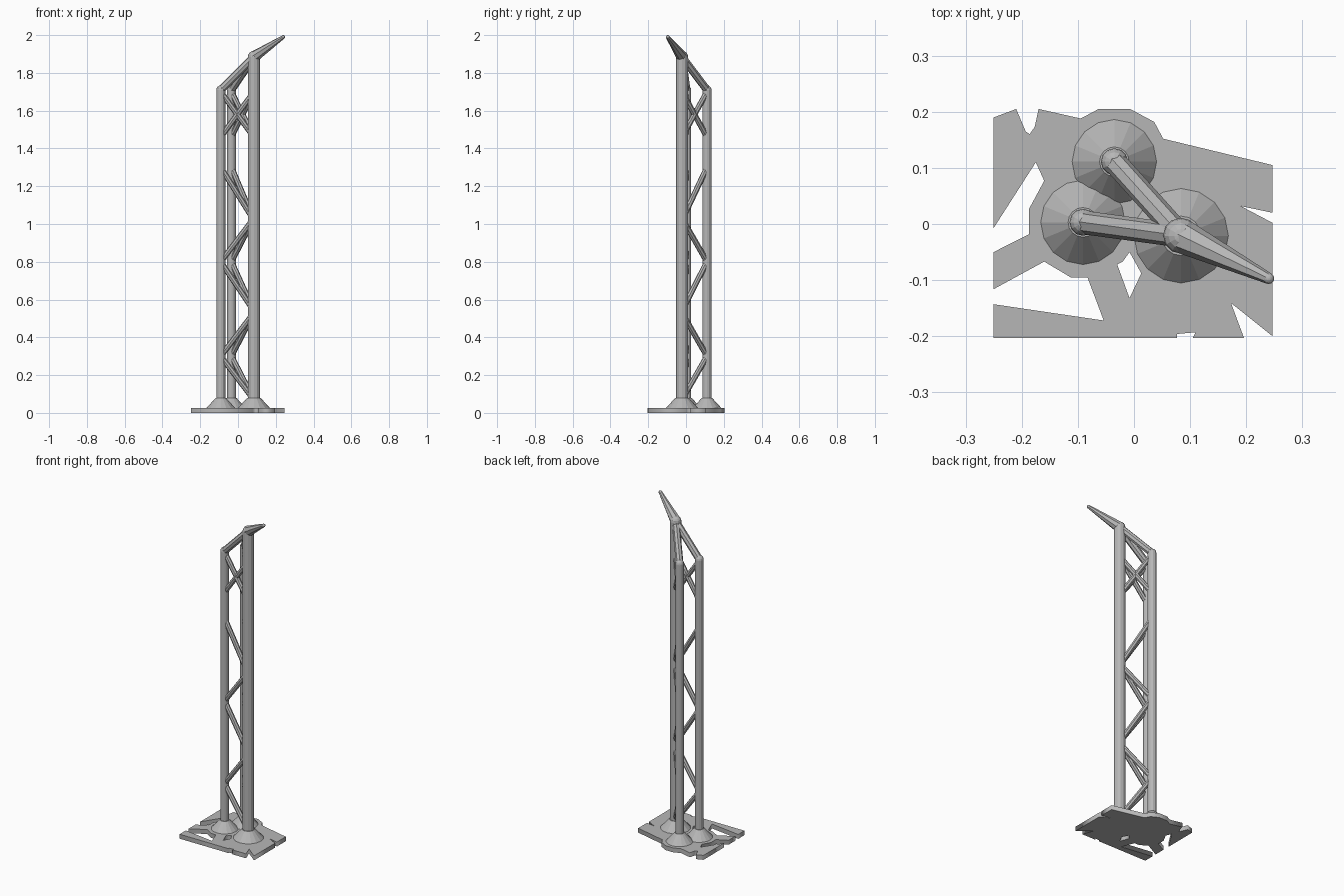
import bpy
from mathutils import Vector

cube = bpy.data.objects.get("Cube")
if cube:
    bpy.data.objects.remove(cube, do_unlink=True)

steel = bpy.data.materials.new("grey steel")
steel.use_nodes = True
grey = (0.47, 0.47, 0.47, 1)
steel.diffuse_color = grey
steel.node_tree.nodes["Principled BSDF"].inputs["Base Color"].default_value = grey


def tube(name, start, end, r_start, r_end, sides=8):
    """Straight, optionally tapered, bar between two points."""
    start, end = Vector(start), Vector(end)
    axis = end - start
    bpy.ops.mesh.primitive_cone_add(vertices=sides, radius1=r_start, radius2=r_end,
                                    depth=axis.length, location=(start + end) / 2)
    bar = bpy.context.object
    bar.rotation_euler = axis.to_track_quat('Z', 'Y').to_euler()
    bar.name = name
    bar.data.materials.append(steel)
    return bar


def knuckle(name, centre, radius):
    """Rounded joint that closes the end of a bar."""
    bpy.ops.mesh.primitive_uv_sphere_add(segments=12, ring_count=8, radius=radius, location=centre)
    ball = bpy.context.object
    ball.name = name
    ball.data.materials.append(steel)


def at(foot, z):
    return (foot[0], foot[1], z)


# Broken ground slab: ragged outline with one hole
thickness = 0.027
outline = [(-.25, .19), (-.21, .205), (-.193, .165), (-.186, .16), (-.177, .173), (-.17, .205),
           (-.095, .188), (-.063, .205), (-.007, .205), (.036, .182), (.052, .152),
           (.247, .105), (.247, .02), (.19, .032), (.247, .002), (.247, -.2),
           (.173, -.141), (.196, -.203), (.105, -.203), (.11, -.193), (.077, -.196),
           (.077, -.203), (-.25, -.203), (-.25, -.143), (-.054, -.172), (-.083, -.095),
           (-.113, -.095), (-.16, -.067), (-.25, -.116), (-.25, -.05), (-.187, -.018),
           (-.187, .027), (-.16, .077), (-.175, .11), (-.25, -.007)]
hole = [(-.03, -.072), (-.02, -.067), (-.008, -.05), (.013, -.088), (-.008, -.132)]
curve = bpy.data.curves.new("ground_slab", 'CURVE')
curve.dimensions = '2D'
curve.fill_mode = 'BOTH'
curve.extrude = thickness / 2
for loop in (outline, hole):
    spline = curve.splines.new('POLY')
    spline.points.add(len(loop) - 1)
    for point, (x, y) in zip(spline.points, loop):
        point.co = (x, y, 0, 1)
    spline.use_cyclic_u = True
curve.materials.append(steel)
slab = bpy.data.objects.new("ground_slab", curve)
slab.location.z = thickness / 2
bpy.context.collection.objects.link(slab)
bpy.ops.object.select_all(action='DESELECT')
slab.select_set(True)
bpy.context.view_layer.objects.active = slab
bpy.ops.object.convert(target='MESH')

# Upright poles, each standing in a conical footing
main, main_top = (0.084, -0.021), 1.885
poles = [("main", main, main_top, 0.032, 0.087),
         ("right", (-0.091, 0.003), 1.71, 0.024, 0.078),
         ("back", (-0.035, 0.111), 1.71, 0.024, 0.078)]
for label, foot, top, radius, spread in poles:
    tube(label + "_footing", at(foot, 0.024), at(foot, 0.08), spread, radius * 1.1, 16)
    tube(label + "_pole", at(foot, 0.02), at(foot, top), radius, radius, 12)
    knuckle(label + "_pole_cap", at(foot, top), radius)

# Lattice between the main pole and each thinner pole
braces = [(0.3, 0.07), (0.3, 0.53), (0.8, 0.54), (0.8, 1.03),
          (1.3, 1.02), (1.46, 1.7), (1.7, 1.46)]
for label, foot, top, radius, spread in poles[1:]:
    for number, (outer, inner) in enumerate(braces, 1):
        tube(f"{label}_brace_{number}", at(foot, outer), at(main, inner), 0.015, 0.015)
    # Sloping bar up to the head of the main pole
    tube(label + "_top_bar", at(foot, top), at(main, main_top), 0.021, 0.021)

# Tapered spike leaning out from the head
tip = (0.24, -0.097, 1.99)
tube("spike", at(main, main_top), tip, 0.031, 0.01)
knuckle("spike_tip", tip, 0.01)
